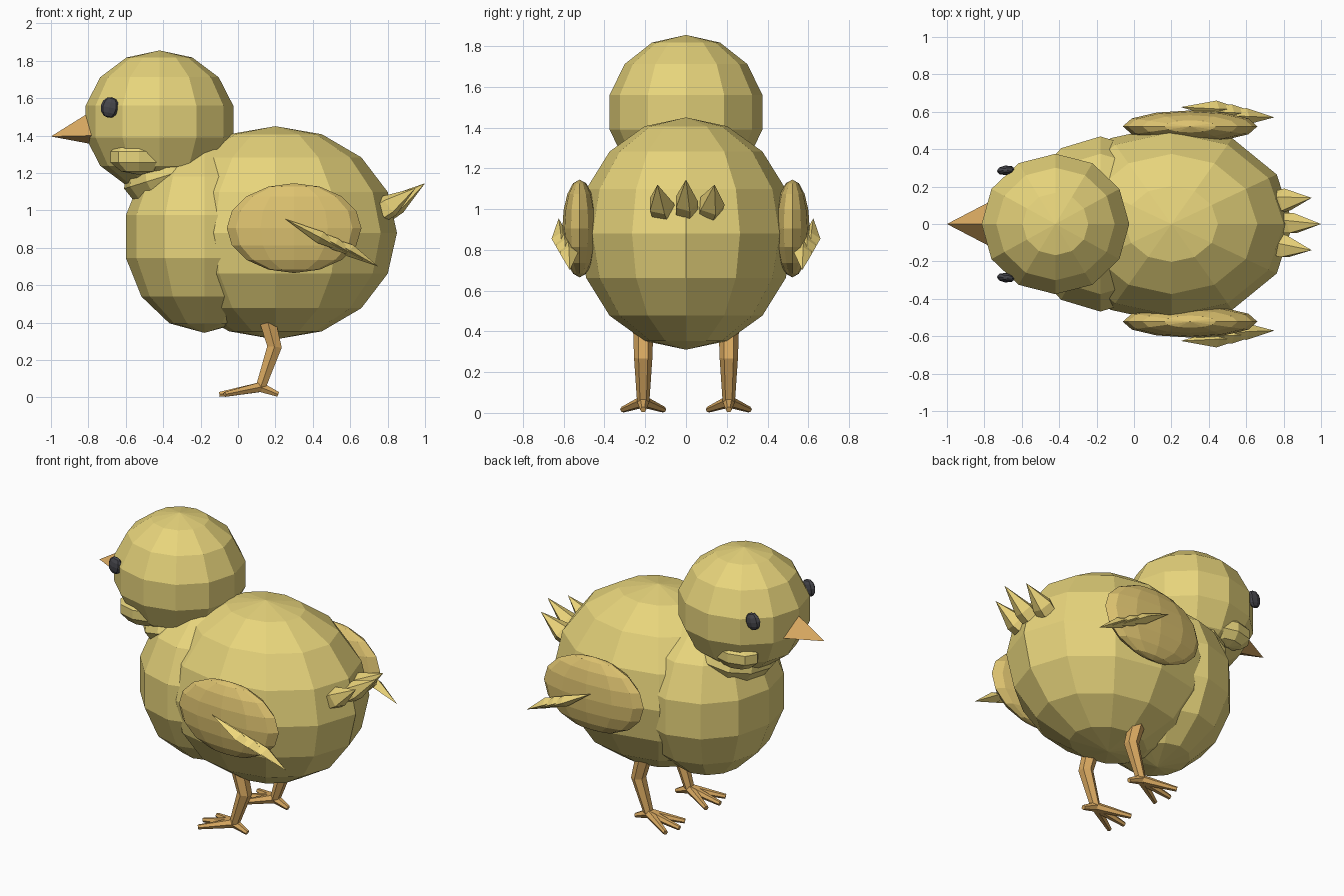
import bpy, bmesh, math
from mathutils import Vector, Matrix

if "Cube" in bpy.data.objects:
    bpy.data.objects.remove(bpy.data.objects["Cube"])


def material(name, rgb):
    m = bpy.data.materials.new(name)
    m.diffuse_color = (*rgb, 1)
    m.use_nodes = True
    m.node_tree.nodes["Principled BSDF"].inputs["Base Color"].default_value = m.diffuse_color
    return m


DOWN = material("yellow_down", (0.80, 0.66, 0.20))
WING = material("wing_down", (0.72, 0.54, 0.16))
FEATHER = material("feather_yellow", (0.86, 0.68, 0.20))
HORN = material("orange_horn", (0.70, 0.40, 0.12))
DARK = material("dark_eye", (0.06, 0.06, 0.07))


def finish(bm, name, mat):
    bmesh.ops.recalc_face_normals(bm, faces=bm.faces)
    me = bpy.data.meshes.new(name)
    bm.to_mesh(me)
    bm.free()
    me.materials.append(mat)
    ob = bpy.data.objects.new(name, me)
    bpy.context.collection.objects.link(ob)
    return ob


def ellipsoid(name, loc, radii, mat, segs=12, rings=8, turn=0, lean=0):
    bm = bmesh.new()
    m = (Matrix.Translation(loc) @ Matrix.Rotation(turn, 4, 'Z')
         @ Matrix.Rotation(lean, 4, 'Y') @ Matrix.Diagonal((*radii, 1)))
    bmesh.ops.create_uvsphere(bm, u_segments=segs, v_segments=rings, radius=1, matrix=m)
    return finish(bm, name, mat)


def add_tube(bm, points, radii, sides=6, flat=1.0, ref=(0, 1, 0)):
    """Sweep a polygon along points; width follows ref, thickness is scaled by flat."""
    pts = [Vector(p) for p in points]
    rows = []
    for i, (p, r) in enumerate(zip(pts, radii)):
        d = (pts[min(i + 1, len(pts) - 1)] - pts[max(i - 1, 0)]).normalized()
        v = d.cross(Vector(ref)).normalized()
        u = v.cross(d)
        if r == 0:
            rows.append([bm.verts.new(p)] * sides)
            continue
        rows.append([bm.verts.new(p + r * (u * math.cos(a) + v * flat * math.sin(a)))
                     for a in (2 * math.pi * k / sides for k in range(sides))])
    for a, b in zip(rows, rows[1:]):
        for k in range(sides):
            n = (k + 1) % sides
            bm.faces.new(list(dict.fromkeys((a[k], a[n], b[n], b[k]))))
    for row, r in ((rows[0], radii[0]), (rows[-1], radii[-1])):
        if r:
            bm.faces.new(row)


# Body, chest, neck and head
ellipsoid("body", (0.20, 0, 0.88), (0.65, 0.53, 0.57), DOWN)
ellipsoid("chest", (-0.18, 0, 0.86), (0.43, 0.48, 0.515), DOWN, rings=7)
ellipsoid("neck", (-0.37, 0, 1.19), (0.25, 0.30, 0.17), DOWN, rings=6, lean=-0.3)
ellipsoid("head", (-0.42, 0, 1.475), (0.405, 0.385, 0.38), DOWN, rings=7)

# Beak: ridged four-sided cone
bm = bmesh.new()
base = [bm.verts.new(p) for p in ((-0.76, 0, 1.545), (-0.76, 0.125, 1.40),
                                  (-0.76, 0, 1.35), (-0.76, -0.125, 1.40))]
tip = bm.verts.new((-1.0, 0, 1.395))
for k in range(4):
    bm.faces.new((base[k], base[(k + 1) % 4], tip))
bm.faces.new(base)
finish(bm, "beak", HORN)

# Tail: three pointed tufts
bm = bmesh.new()
add_tube(bm, [(0.80, 0, 1.0), (0.85, 0, 1.035), (1.0, 0, 1.145)], [0.06, 0.06, 0], 5)
for s in (-1, 1):
    add_tube(bm, [(0.77, s * 0.115, 1.0), (0.81, s * 0.125, 1.025), (0.95, s * 0.14, 1.12)],
             [0.065, 0.065, 0], 5)
finish(bm, "tail_feathers", FEATHER)

for s, side in ((-1, "right"), (1, "left")):
    # Face details
    ellipsoid(f"{side}_eye", (-0.685, s * 0.287, 1.55), (0.05, 0.026, 0.056), DARK, 8, 6,
              turn=s * 0.1, lean=0.2)
    ellipsoid(f"{side}_cheek", (-0.53, s * 0.235, 1.285), (0.16, 0.10, 0.095), DOWN, 8, 5)

    # Wing pad with overlapping pointed feathers
    ellipsoid(f"{side}_wing", (0.30, s * 0.522, 0.905), (0.36, 0.085, 0.24), WING)
    bm = bmesh.new()
    for i in range(3):
        x, z, y = 0.08 * i, -0.035 * i, -0.02 * i
        add_tube(bm, [(0.25 + x, s * (0.625 + y), 0.955 + z),
                      (0.44 + x, s * (0.615 + y), 0.855 + z),
                      (0.59 + x, s * (0.61 + y), 0.77 + z)],
                 [0, 0.045, 0], 4, 0.75)
    finish(bm, f"{side}_wing_feathers", FEATHER)

    # Leg and four toes
    y = s * 0.21
    bm = bmesh.new()
    add_tube(bm, [(0.155, y, 0.42), (0.195, y, 0.27), (0.12, y, 0.05)],
             [0.05, 0.045, 0.03], 6)
    for tx, dy in ((-0.10, 0), (-0.07, 0.10), (-0.07, -0.10), (0.215, 0)):
        add_tube(bm, [(0.12, y, 0.055), (tx, y + dy, 0.016)], [0.03, 0.015], 6)
    finish(bm, f"{side}_leg", HORN)
